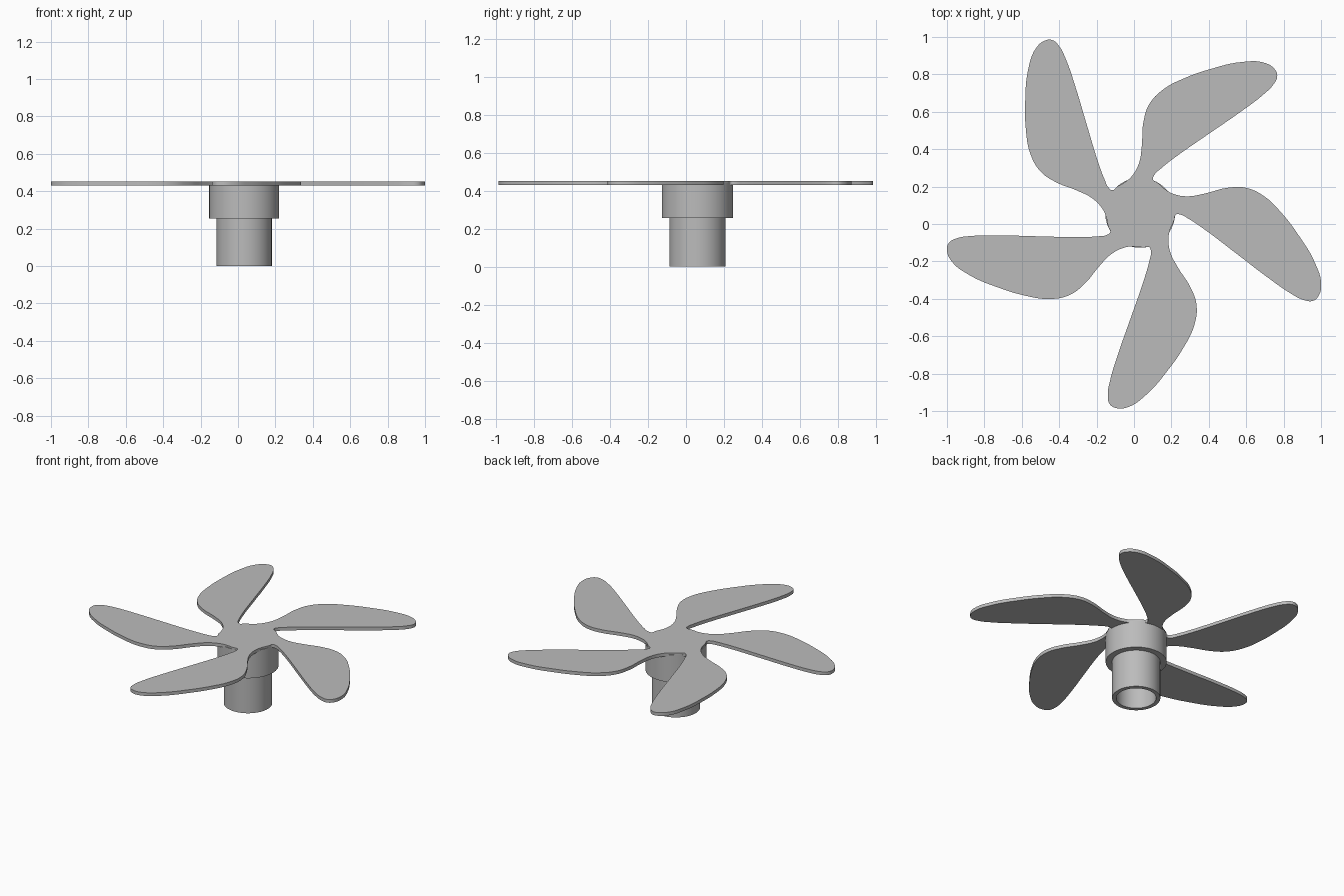
import bpy, bmesh, math
from mathutils import Matrix, Vector

old = bpy.data.objects.get("Cube")
if old:
    bpy.data.objects.remove(old, do_unlink=True)

CENTRE = Vector((0.033, 0.06, 0))
BLADES = 5

grey = bpy.data.materials.new("light_grey")
grey.use_nodes = True
grey.diffuse_color = (0.5, 0.5, 0.5, 1)
grey.node_tree.nodes["Principled BSDF"].inputs["Base Color"].default_value = (0.5, 0.5, 0.5, 1)


def finish(obj, angle):
    """Weld, orient normals, assign the colour and shade smooth."""
    bm = bmesh.new()
    bm.from_mesh(obj.data)
    bmesh.ops.remove_doubles(bm, verts=bm.verts, dist=0.0003)
    bmesh.ops.recalc_face_normals(bm, faces=bm.faces)
    bm.to_mesh(obj.data)
    bm.free()
    obj.data.materials.clear()
    obj.data.materials.append(grey)
    bpy.ops.object.select_all(action='DESELECT')
    obj.select_set(True)
    bpy.context.view_layer.objects.active = obj
    bpy.ops.object.shade_smooth_by_angle(angle=math.radians(angle))


# Propeller plate: one swept blade outline, repeated around the hub
blade = [
    (-.17, -.076), (-.16, -.103), (-.18, -.119), (-.228, -.126),
    (-.325, -.13), (-.539, -.126), (-.752, -.121), (-.902, -.124),
    (-.982, -.137), (-1.023, -.161), (-1.033, -.199), (-1.009, -.258),
    (-.913, -.333), (-.752, -.402), (-.619, -.442), (-.485, -.461),
    (-.378, -.44), (-.298, -.381), (-.217, -.284), (-.153, -.22),
    (-.084, -.186), (-.036, -.18),
]
outline = []
for i in range(BLADES):
    turn = Matrix.Rotation(i * math.tau / BLADES, 3, 'Z')
    outline += [turn @ Vector((x, y, 0)) for x, y in blade]

curve = bpy.data.curves.new("blades", 'CURVE')
curve.dimensions = '2D'
curve.fill_mode = 'BOTH'
curve.extrude = 0.011
curve.resolution_u = 6
spline = curve.splines.new('BEZIER')
spline.bezier_points.add(len(outline) - 1)
spline.use_cyclic_u = True
for point, co in zip(spline.bezier_points, outline):
    point.co = co
    point.handle_left_type = point.handle_right_type = 'AUTO'
blades = bpy.data.objects.new("blades", curve)
bpy.context.collection.objects.link(blades)
blades.location = CENTRE + Vector((0, 0, 0.441))
bpy.ops.object.select_all(action='DESELECT')
blades.select_set(True)
bpy.context.view_layer.objects.active = blades
bpy.ops.object.convert(target='MESH')
finish(blades, 40)

# Hub: stepped collar and hollow shaft socket, turned from one profile
profile = [(0, .43), (.122, .43), (.122, 0), (.148, 0),
           (.148, .255), (.187, .255), (.187, .44), (0, .44)]
bm = bmesh.new()
verts = [bm.verts.new((r, 0, z)) for r, z in profile]
edges = [bm.edges.new(pair) for pair in zip(verts, verts[1:])]
bmesh.ops.spin(bm, geom=verts + edges, cent=(0, 0, 0), axis=(0, 0, 1),
               angle=math.tau, steps=64, use_merge=True)
mesh = bpy.data.meshes.new("hub")
bm.to_mesh(mesh)
bm.free()
hub = bpy.data.objects.new("hub", mesh)
bpy.context.collection.objects.link(hub)
hub.location = CENTRE
finish(hub, 40)
